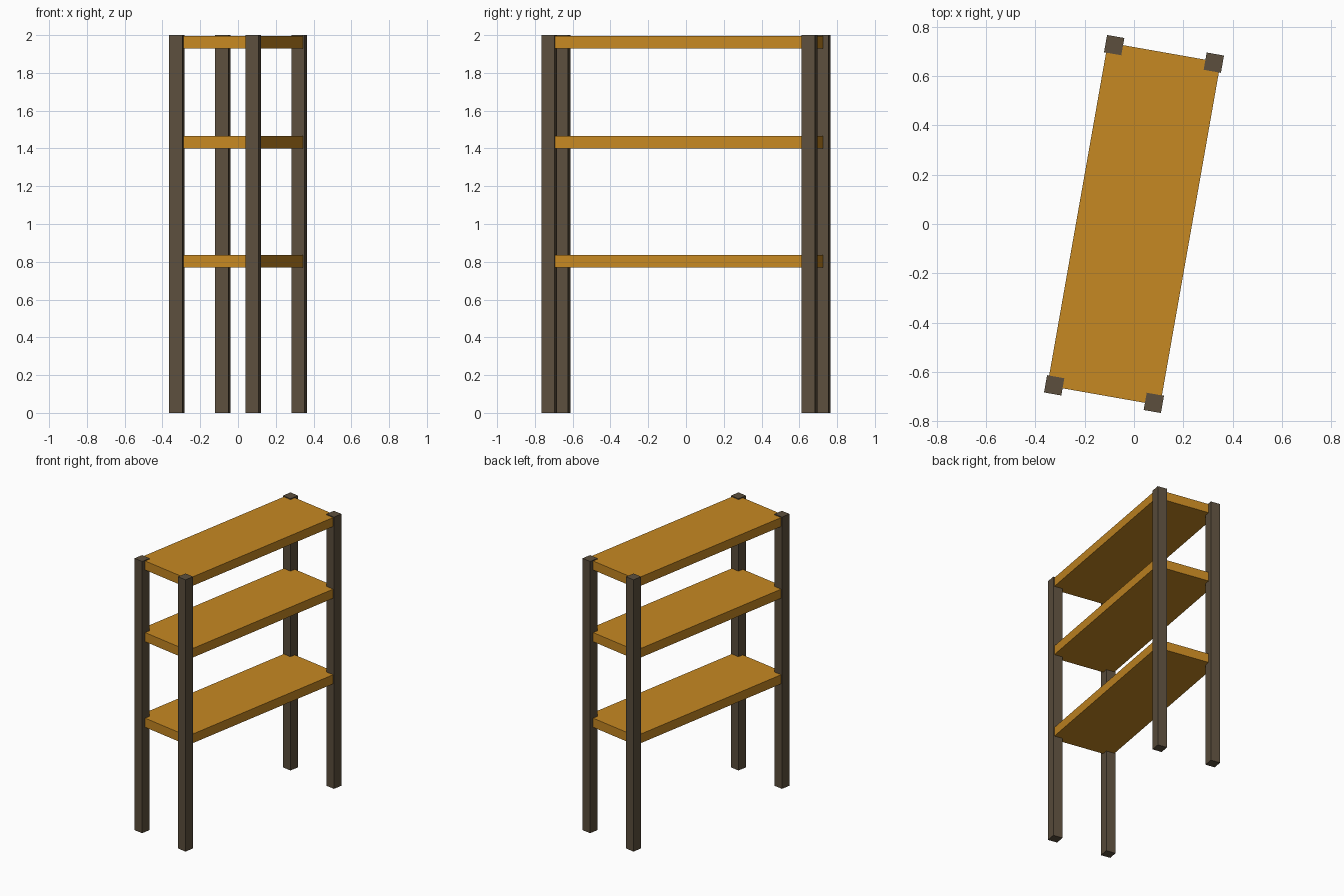
import bpy, math
from mathutils import Matrix

if "Cube" in bpy.data.objects:
    bpy.data.objects.remove(bpy.data.objects["Cube"])

TURN = Matrix.Rotation(math.radians(-10), 4, 'Z')  # whole unit is turned about z


def material(name, colour):
    m = bpy.data.materials.new(name)
    m.diffuse_color = (*colour, 1)
    m.use_nodes = True
    m.node_tree.nodes["Principled BSDF"].inputs["Base Color"].default_value = m.diffuse_color
    return m


wood = material("golden_wood", (0.565, 0.246, 0.016))
dark = material("dark_brown", (0.107, 0.078, 0.047))


def box(name, x, y, z0, z1, width, depth, mat):
    bpy.ops.mesh.primitive_cube_add(size=1)
    ob = bpy.context.object
    ob.name = name
    ob.data.transform(Matrix.Diagonal((width, depth, z1 - z0, 1)))
    ob.data.materials.append(mat)
    ob.matrix_world = TURN @ Matrix.Translation((x, y, (z0 + z1) / 2))
    return ob


# Four square corner posts
for sx, side in ((-1, "left"), (1, "right")):
    for sy, end in ((-1, "front"), (1, "back")):
        box(f"{end}_{side}_post", sx * 0.205, sy * 0.70, 0, 2, 0.071, 0.071, dark)

# Three shelf boards, their corners set into the posts
for name, z0, z1 in (("lower_shelf", 0.77, 0.837),
                     ("middle_shelf", 1.40, 1.467),
                     ("top_shelf", 1.928, 1.994)):
    box(name, 0, 0, z0, z1, 0.464, 1.412, wood)
